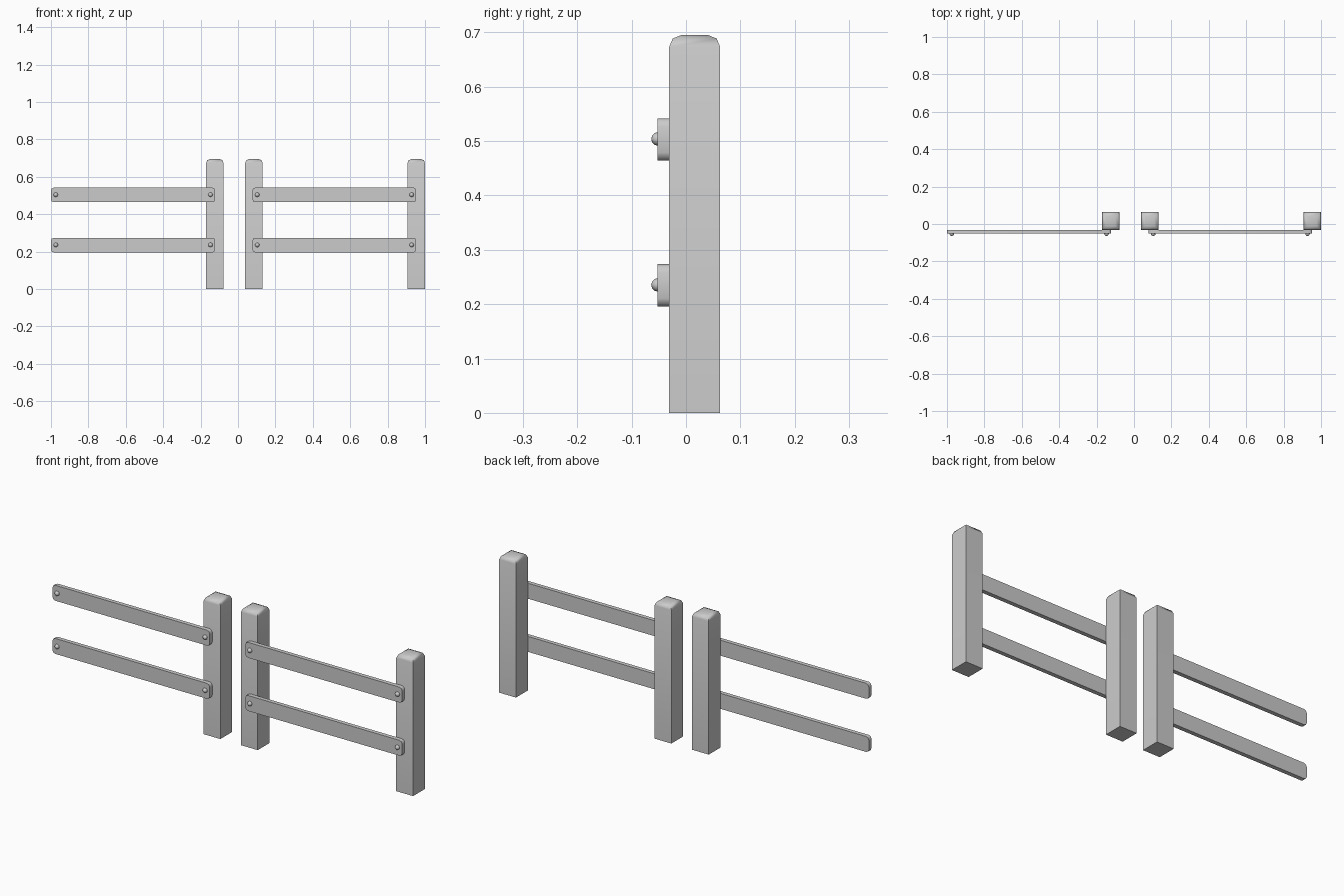
import bpy, bmesh, math
from mathutils import Matrix, Vector

if "Cube" in bpy.data.objects:
    bpy.data.objects.remove(bpy.data.objects["Cube"])


def finish(bm, name):
    bmesh.ops.recalc_face_normals(bm, faces=bm.faces)
    mesh = bpy.data.meshes.new(name)
    bm.to_mesh(mesh)
    bm.free()
    obj = bpy.data.objects.new(name, mesh)
    bpy.context.collection.objects.link(obj)
    bpy.ops.object.select_all(action='DESELECT')
    obj.select_set(True)
    bpy.context.view_layer.objects.active = obj
    bpy.ops.object.shade_smooth_by_angle(angle=math.radians(50))
    return obj


def rounded_box(name, lo, hi, radius, pick):
    """Box between two corners, with the edges chosen by pick rounded in two steps."""
    lo, hi = Vector(lo), Vector(hi)
    bm = bmesh.new()
    bmesh.ops.create_cube(bm, size=1, matrix=Matrix.Translation((lo + hi) / 2)
                          @ Matrix.Diagonal((*(hi - lo), 1)))
    edges = [e for e in bm.edges if pick(e.verts[0].co, e.verts[1].co)]
    bmesh.ops.bevel(bm, geom=edges, offset=radius, segments=2, profile=0.5,
                    affect='EDGES', clamp_overlap=True)
    return finish(bm, name)


def bolt(name, x, z):
    """Domed bolt head facing the front."""
    bm = bmesh.new()
    bmesh.ops.create_uvsphere(bm, u_segments=8, v_segments=6, radius=0.0125)
    bmesh.ops.bisect_plane(bm, geom=bm.verts[:] + bm.edges[:] + bm.faces[:],
                           plane_co=(0, 0, -0.001), plane_no=(0, 0, -1), clear_outer=True)
    bmesh.ops.transform(bm, verts=bm.verts, matrix=Matrix.Translation((x, -0.0515, z))
                        @ Matrix.Rotation(math.radians(90), 4, 'X'))
    return finish(bm, name)


# Posts with rounded tops
POST, HEIGHT = 0.094, 0.695
for i, x in enumerate((-0.124, 0.085, 0.953)):
    rounded_box(f"post_{i + 1}", (x - POST / 2, -0.031, 0), (x + POST / 2, 0.063, HEIGHT), 0.022,
                lambda a, b: min(a.z, b.z) > 0.5)

# Rails with rounded ends, and a bolt near each end
for side, x0, x1 in (("left", -1.0, -0.122), ("right", 0.077, 0.953)):
    for level, z in (("lower", 0.2345), ("upper", 0.503)):
        rounded_box(f"{side}_{level}_rail", (x0, -0.052, z - 0.039), (x1, -0.031, z + 0.039), 0.015,
                    lambda a, b: abs(a.y - b.y) > 0.01)
        for end, x in (("outer", x0 + 0.026), ("inner", x1 - 0.025)):
            bolt(f"{side}_{level}_bolt_{end}", x, z + 0.001)
